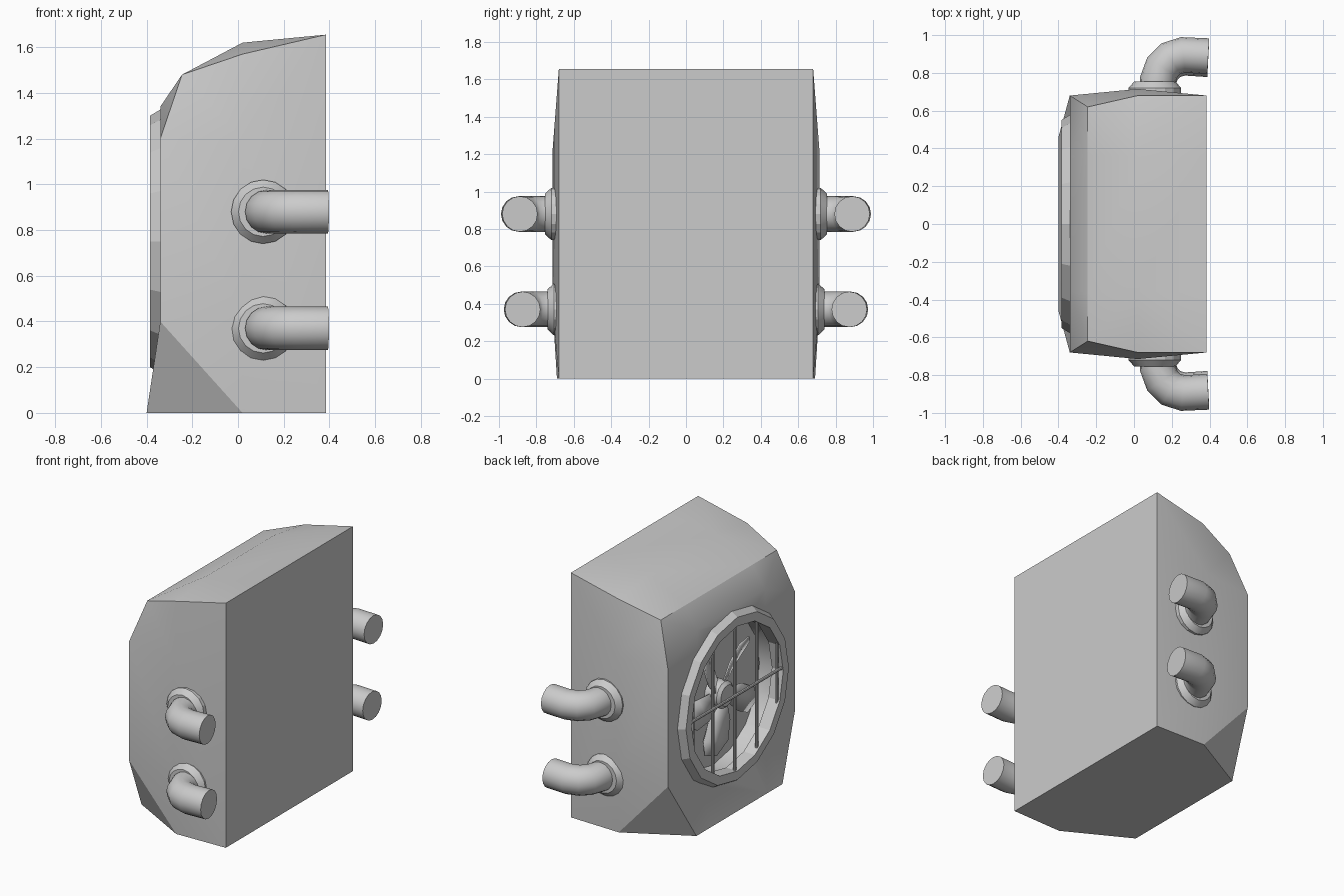
import bpy, bmesh
from math import sin, cos, pi, radians, sqrt

if "Cube" in bpy.data.objects:
    bpy.data.objects.remove(bpy.data.objects["Cube"])

FAN_Z = 0.75


def add_object(name, bm, smooth=None):
    bmesh.ops.recalc_face_normals(bm, faces=bm.faces)
    me = bpy.data.meshes.new(name)
    bm.to_mesh(me)
    bm.free()
    ob = bpy.data.objects.new(name, me)
    bpy.context.collection.objects.link(ob)
    if smooth:
        smooth_object(ob, smooth)
    return ob


def activate(ob):
    bpy.ops.object.select_all(action='DESELECT')
    ob.select_set(True)
    bpy.context.view_layer.objects.active = ob


def smooth_object(ob, angle):
    activate(ob)
    bpy.ops.object.shade_smooth_by_angle(angle=radians(angle))


def lathe(name, profile, centre, axis, n=16, closed=False, smooth=None):
    """Turn (position along axis, radius) points around the x or y axis."""
    bm = bmesh.new()
    rings = []
    for p, r in profile:
        ring = []
        for i in range(n):
            c, s = r * cos(2 * pi * i / n), r * sin(2 * pi * i / n)
            co = (p, c, s) if axis == 'x' else (c, p, s)
            ring.append(bm.verts.new([a + b for a, b in zip(co, centre)]))
        rings.append(ring)
    pairs = list(zip(rings, rings[1:]))
    if closed:
        pairs.append((rings[-1], rings[0]))
    else:
        bm.faces.new(rings[0])
        bm.faces.new(rings[-1])
    for a, b in pairs:
        for i in range(n):
            j = (i + 1) % n
            bm.faces.new((a[i], a[j], b[j], b[i]))
    return add_object(name, bm, smooth)


def tube(name, points, radius, res=6, smooth=40):
    cu = bpy.data.curves.new(name, 'CURVE')
    cu.dimensions = '3D'
    cu.bevel_depth = radius
    cu.bevel_resolution = res
    cu.use_fill_caps = True
    sp = cu.splines.new('POLY')
    sp.points.add(len(points) - 1)
    for q, co in zip(sp.points, points):
        q.co = (*co, 1)
    ob = bpy.data.objects.new(name, cu)
    bpy.context.collection.objects.link(ob)
    activate(ob)
    bpy.ops.object.convert(target='MESH')
    ob = bpy.context.view_layer.objects.active
    smooth_object(ob, smooth)
    return ob


# Housing: rows run round the box as x, inner y, inner z, outer y, outer z
rows = [(0.385, 0.36, 1.655, 0.68, 1.655), (0.02, 0.36, 1.62, 0.68, 1.57),
        (-0.245, 0.36, 1.48, 0.62, 1.48), (-0.34, 0.36, 1.34, 0.68, 1.2),
        (-0.34, 0.36, 0.3, 0.68, 0.4), (-0.4, 0.3, 0, 0.46, 0),
        (0.02, 0.36, 0, 0.69, 0), (0.385, 0.36, 0, 0.68, 0)]
bm = bmesh.new()
grid = [[bm.verts.new(c) for c in ((x, -yo, zo), (x, -yi, zi), (x, yi, zi), (x, yo, zo))]
        for x, yi, zi, yo, zo in rows]
for i in range(8):
    a, b = grid[i], grid[(i + 1) % 8]
    for k in range(3):
        bm.faces.new((a[k], a[k + 1], b[k + 1], b[k]))
for col, s in ((0, -1), (3, 1)):
    e = [row[col] for row in grid]
    p = bm.verts.new((0.02, s * 0.715, 1.2))
    q = bm.verts.new((0.02, s * 0.715, 0.4))
    for f in ((e[0], e[1], p), (e[0], p, q, e[7]), (e[7], q, e[6]),
              (e[1], e[2], e[3], p), (p, e[3], e[4], q), (q, e[4], e[5], e[6])):
        bm.faces.new(f)
bmesh.ops.recalc_face_normals(bm, faces=bm.faces)
bmesh.ops.triangulate(bm, faces=bm.faces)
housing = add_object("housing", bm)

# Round recess for the fan
cutter = lathe("recess_cutter", [(-0.6, 0.5), (-0.2, 0.5)], (0, 0, FAN_Z), 'x')
cutter.hide_render = True
mod = housing.modifiers.new("recess", 'BOOLEAN')
mod.object = cutter
mod.operation = 'DIFFERENCE'
mod.solver = 'EXACT'
activate(housing)
bpy.ops.object.modifier_apply(modifier=mod.name)
bpy.data.objects.remove(cutter)
smooth_object(housing, 25)

# Fan surround
lathe("fan_ring", [(-0.3, 0.57), (-0.335, 0.58), (-0.385, 0.55), (-0.385, 0.49), (-0.3, 0.49)],
      (0, 0, FAN_Z), 'x', closed=True)

# Guard bars
for i, y in enumerate((-0.45, -0.235, 0, 0.235, 0.45)):
    h = sqrt(0.5 ** 2 - y ** 2)
    tube(f"guard_bar_{i}", [(-0.365, y, FAN_Z - h), (-0.365, y, FAN_Z + h)], 0.01, 2)
tube("guard_crossbar", [(-0.375, -0.5, FAN_Z + 0.02), (-0.375, 0.5, FAN_Z + 0.02)], 0.01, 2)

# Fan hub and blades
lathe("fan_hub", [(-0.19, 0.09), (-0.29, 0.09), (-0.31, 0.07)], (0, 0, FAN_Z), 'x', smooth=30)
bm = bmesh.new()
for k in range(5):
    a0 = -pi / 2 + k * 2 * pi / 5
    prev = None
    for r, half, sweep in ((0.07, 0.045, 0), (0.2, 0.075, 0.06), (0.32, 0.085, 0.16), (0.4, 0.04, 0.26)):
        pair = []
        for s in (-1, 1):
            a = a0 + sweep + s * half / r
            pair.append(bm.verts.new((-0.255 + s * 0.4 * half, r * cos(a), FAN_Z + r * sin(a))))
        if prev:
            bm.faces.new((prev[0], prev[1], pair[1], pair[0]))
        prev = pair
blades = add_object("fan_blades", bm, 40)
sol = blades.modifiers.new("thickness", 'SOLIDIFY')
sol.thickness = 0.01
sol.offset = 0

# Elbow pipes with flared collars, two on each side
path = [(0.125, 0.7), (0.125, 0.76), (0.15, 0.83), (0.195, 0.875), (0.26, 0.895), (0.393, 0.888)]
for side, s in (("left", -1), ("right", 1)):
    for level, z, dy in (("lower", 0.37, -0.015), ("upper", 0.88, 0)):
        tube(f"pipe_{side}_{level}", [(x, s * (y + dy), z) for x, y in path], 0.095)
        lathe(f"collar_{side}_{level}",
              [(s * (y + dy), r) for y, r in ((0.68, 0.14), (0.72, 0.14), (0.755, 0.108))],
              (0.11, 0, z), 'y', smooth=20)
